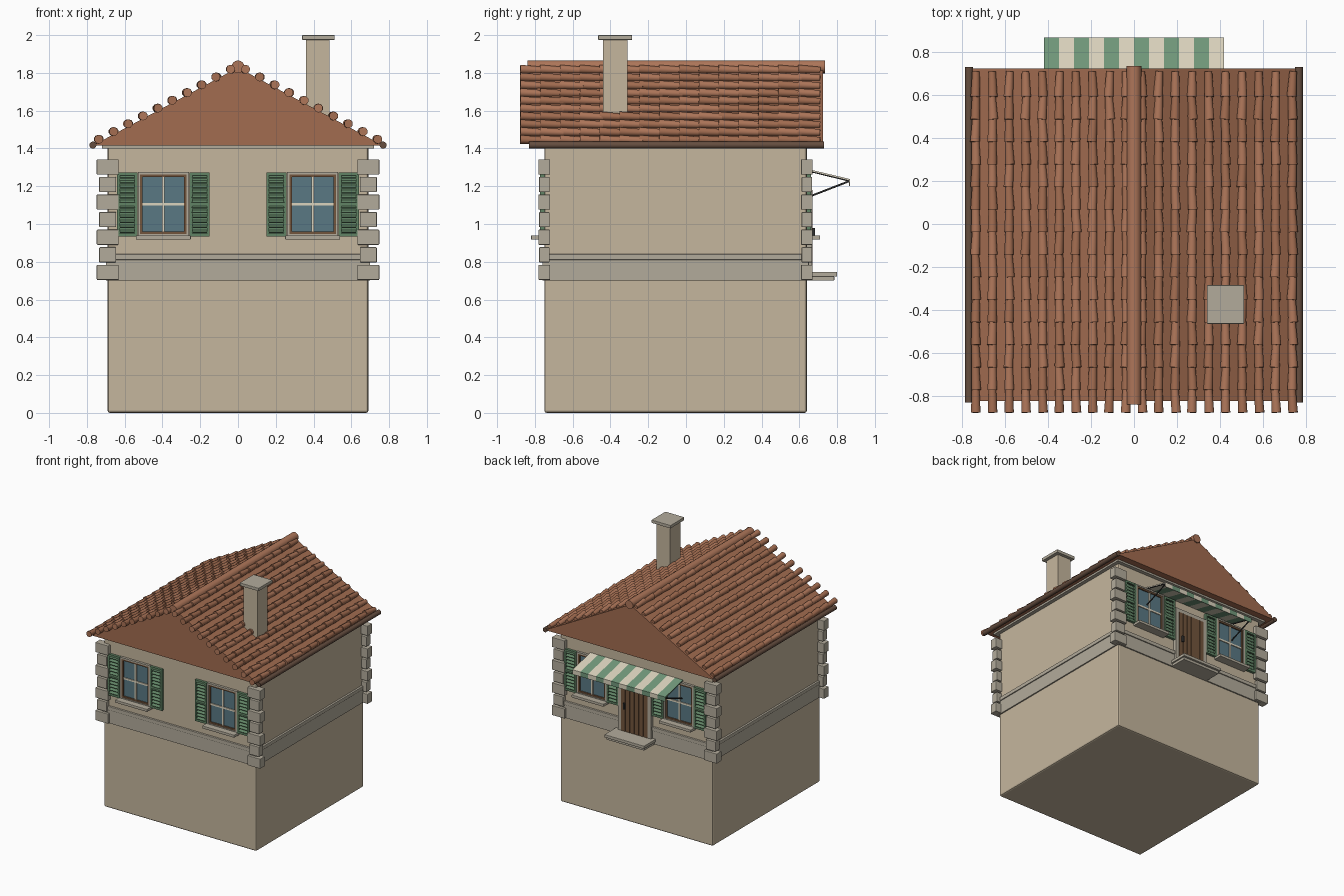
import bpy, bmesh, math, random
from mathutils import Matrix, Vector

if "Cube" in bpy.data.objects:
    bpy.data.objects.remove(bpy.data.objects["Cube"])

random.seed(4)


def mat(name, r, g, b):
    m = bpy.data.materials.new(name)
    m.diffuse_color = (r, g, b, 1)
    m.use_nodes = True
    m.node_tree.nodes["Principled BSDF"].inputs["Base Color"].default_value = m.diffuse_color
    return m


PLASTER = mat("plaster", 0.56, 0.47, 0.34)
STONE = mat("stone", 0.45, 0.41, 0.33)
TERRA = mat("terracotta", 0.36, 0.15, 0.08)
TILES = [mat("tile_a", 0.42, 0.18, 0.10), mat("tile_b", 0.36, 0.15, 0.08)]
WOOD = mat("wood", 0.17, 0.09, 0.045)
DARK = mat("dark_metal", 0.03, 0.03, 0.03)
GUTTER = mat("eave_wood", 0.13, 0.075, 0.05)
GREEN = mat("shutter_green", 0.12, 0.23, 0.13)
AWN_GREEN = mat("awning_green", 0.17, 0.32, 0.20)
CREAM = mat("cream", 0.72, 0.66, 0.52)
GLASS = mat("glass", 0.10, 0.19, 0.23)


def finish(name, bm, material, bevel=0, smooth=False):
    me = bpy.data.meshes.new(name)
    bmesh.ops.recalc_face_normals(bm, faces=bm.faces)
    bm.to_mesh(me)
    bm.free()
    ob = bpy.data.objects.new(name, me)
    bpy.context.collection.objects.link(ob)
    me.materials.append(material)
    if bevel:
        b = ob.modifiers.new("bevel", 'BEVEL')
        b.width, b.segments = bevel, 2
    if smooth:
        bpy.ops.object.select_all(action='DESELECT')
        ob.select_set(True)
        bpy.context.view_layer.objects.active = ob
        bpy.ops.object.shade_smooth_by_angle(angle=math.radians(50))
    return ob


def add_box(bm, x0, x1, y0, y1, z0, z1, tilt=0):
    m = (Matrix.Translation(((x0 + x1) / 2, (y0 + y1) / 2, (z0 + z1) / 2))
         @ Matrix.Rotation(tilt, 4, 'X')
         @ Matrix.Diagonal((abs(x1 - x0), abs(y1 - y0), abs(z1 - z0), 1)))
    bmesh.ops.create_cube(bm, size=1, matrix=m)


def boxes(name, items, material, bevel=0):
    bm = bmesh.new()
    for it in items:
        add_box(bm, *it)
    return finish(name, bm, material, bevel)


def add_rod(bm, a, b, r1, r2=None, seg=10):
    a, b = Vector(a), Vector(b)
    d = b - a
    m = Matrix.Translation((a + b) / 2) @ d.to_track_quat('Z', 'Y').to_matrix().to_4x4()
    bmesh.ops.create_cone(bm, cap_ends=True, segments=seg, radius1=r1,
                          radius2=r1 if r2 is None else r2, depth=d.length, matrix=m)


def add_prism(bm, profile, plane, a, b):
    # extrude an outline in the xz or yz plane along the remaining axis
    p3 = (lambda u, v, t: (u, t, v)) if plane == 'xz' else (lambda u, v, t: (t, u, v))
    f = bm.faces.new([bm.verts.new(p3(u, v, a)) for u, v in profile])
    ext = bmesh.ops.extrude_face_region(bm, geom=[f])
    vs = [g for g in ext["geom"] if isinstance(g, bmesh.types.BMVert)]
    bmesh.ops.translate(bm, vec=p3(0, 0, b - a), verts=vs)


YF, YB = -0.75, 0.64   # front and back wall planes

# walls, band course and cornice
boxes("walls", [(-0.69, 0.69, YF, YB, 0, 1.41)], PLASTER, 0.012)
boxes("band_course", [(-0.70, 0.70, YF - 0.01, YB + 0.01, 0.70, 0.81),
                      (-0.706, 0.706, YF - 0.016, YB + 0.016, 0.81, 0.84)], STONE, 0.003)
boxes("cornice", [(-0.72, 0.72, YF - 0.03, YB + 0.03, 1.40, 1.425)], STONE)

# corner stones, alternating widths
quoins = []
for i in range(7):
    z = 0.704 + i * 0.093
    hx, hy = (0.058, 0.031) if i % 2 == 0 else (0.045, 0.028)
    for x in (-0.69, 0.69):
        for y in (YF, YB):
            quoins.append((x - hx, x + hx, y - hy, y + hy, z, z + 0.08))
boxes("corner_stones", quoins, STONE, 0.004)

# roof body
bm = bmesh.new()
add_prism(bm, [(-0.77, 1.415), (0.77, 1.415), (0, 1.828)], 'xz', -0.825, 0.725)
finish("roof", bm, TERRA)

# tile rows: overlapping tapered barrels with a little jitter
bms = [bmesh.new(), bmesh.new()]
for side in (-1, 1):
    for c in range(10):
        x = 0.037 + c * 0.0778
        z = 1.836 - 0.53 * x
        for r in range(15):
            y = -0.878 + r * 0.105
            dx = random.uniform(-0.004, 0.004)
            add_rod(random.choice(bms), (side * x + dx, y, z + 0.003),
                    (side * x - dx, min(y + 0.125, 0.71), z - 0.003), 0.0235, 0.018)
for i, b in enumerate(bms):
    finish("roof_tiles_%d" % (i + 1), b, TILES[i], smooth=True)

# ridge and eave rails
bm = bmesh.new()
add_rod(bm, (0, -0.84, 1.832), (0, 0.735, 1.832), 0.034, seg=16)
finish("ridge_cap", bm, TILES[0], smooth=True)
bm = bmesh.new()
for s in (-1, 1):
    add_rod(bm, (s * 0.768, -0.83, 1.418), (s * 0.768, 0.73, 1.418), 0.019, seg=12)
finish("eave_rails", bm, GUTTER, smooth=True)

# chimney
boxes("chimney", [(0.36, 0.485, -0.44, -0.31, 1.45, 1.98)], PLASTER)
boxes("chimney_cap", [(0.34, 0.512, -0.465, -0.285, 1.975, 2.0)], STONE, 0.003)


# windows with shutters on front and back
def window(label, cx, wall, s):
    def o(d):
        return wall + s * d

    def bx(x0, x1, d0, d1, z0, z1, tilt=0):
        return (cx + x0, cx + x1, o(d0), o(d1), z0, z1, tilt)

    def border(w, z0, z1, t, d0, d1):
        return [bx(-w, -w + t, d0, d1, z0, z1), bx(w - t, w, d0, d1, z0, z1),
                bx(-w + t, w - t, d0, d1, z0, z0 + t), bx(-w + t, w - t, d0, d1, z1 - t, z1)]

    boxes(label + "_glass", [bx(-0.12, 0.12, -0.01, 0.006, 0.945, 1.26)], GLASS)
    boxes(label + "_trim", border(0.135, 0.935, 1.275, 0.012, -0.005, 0.02), STONE)
    boxes(label + "_frame", border(0.124, 0.946, 1.264, 0.014, -0.005, 0.016), WOOD)
    boxes(label + "_bars", [bx(-0.007, 0.007, 0, 0.014, 0.955, 1.255),
                            bx(-0.112, 0.112, 0, 0.013, 1.098, 1.112)], CREAM)
    boxes(label + "_sill", [bx(-0.145, 0.145, -0.01, 0.07, 0.918, 0.94)], STONE, 0.003)
    parts = []
    for x0 in (-0.245, 0.138):
        x1 = x0 + 0.107
        parts += [bx(x0, x0 + 0.015, 0, 0.022, 0.935, 1.272),
                  bx(x1 - 0.015, x1, 0, 0.022, 0.935, 1.272),
                  bx(x0, x1, 0, 0.006, 0.935, 1.272)]
        parts += [bx(x0, x1, 0, 0.021, z, z + 0.016) for z in (0.935, 1.095, 1.256)]
        for i in range(12):
            z = 0.958 + i * 0.0262
            parts.append(bx(x0 + 0.012, x1 - 0.012, 0.002, 0.024, z, z + 0.006, s * -0.6))
    boxes(label + "_shutters", parts, GREEN)


for side, wall, s in (("front", YF, -1), ("back", YB, 1)):
    for hand, cx in (("left", -0.395), ("right", 0.395)):
        window("%s_%s_window" % (side, hand), cx, wall, s)

# back door: planks, stone surround, handle and step
boxes("door", [(-0.12 + i * 0.04 + 0.002, -0.12 + (i + 1) * 0.04 - 0.002, YB, YB + 0.03, 0.74, 1.18)
               for i in range(6)] + [(-0.12, 0.12, YB, YB + 0.024, 0.74, 1.18)], WOOD)
boxes("door_surround", [(-0.15, -0.12, YB, YB + 0.028, 0.74, 1.21),
                        (0.12, 0.15, YB, YB + 0.028, 0.74, 1.21),
                        (-0.12, 0.12, YB, YB + 0.028, 1.18, 1.21)], STONE)
boxes("door_handle", [(0.08, 0.095, YB + 0.03, YB + 0.042, 0.93, 0.98)], DARK)
boxes("door_step", [(-0.17, 0.17, YB, 0.785, 0.70, 0.722),
                    (-0.18, 0.18, YB, 0.80, 0.722, 0.746)], STONE, 0.003)

# striped awning with short valance
stripes = [bmesh.new(), bmesh.new()]
outline = [(0.64, 1.292), (0.868, 1.238), (0.868, 1.20), (0.863, 1.20), (0.863, 1.232), (0.64, 1.285)]
for i in range(12):
    add_prism(stripes[i % 2], outline, 'yz', -0.42 + i * 0.07, -0.35 + i * 0.07)
finish("awning_green_stripes", stripes[0], AWN_GREEN)
finish("awning_cream_stripes", stripes[1], CREAM)

# awning supports
bm = bmesh.new()
for x in (-0.415, 0.415):
    add_rod(bm, (x, 0.64, 1.14), (x, 0.862, 1.226), 0.005, seg=8)
    add_rod(bm, (x, 0.64, 1.284), (x, 0.862, 1.23), 0.005, seg=8)
add_rod(bm, (-0.42, 0.862, 1.229), (0.42, 0.862, 1.229), 0.005, seg=8)
finish("awning_supports", bm, DARK, smooth=True)
